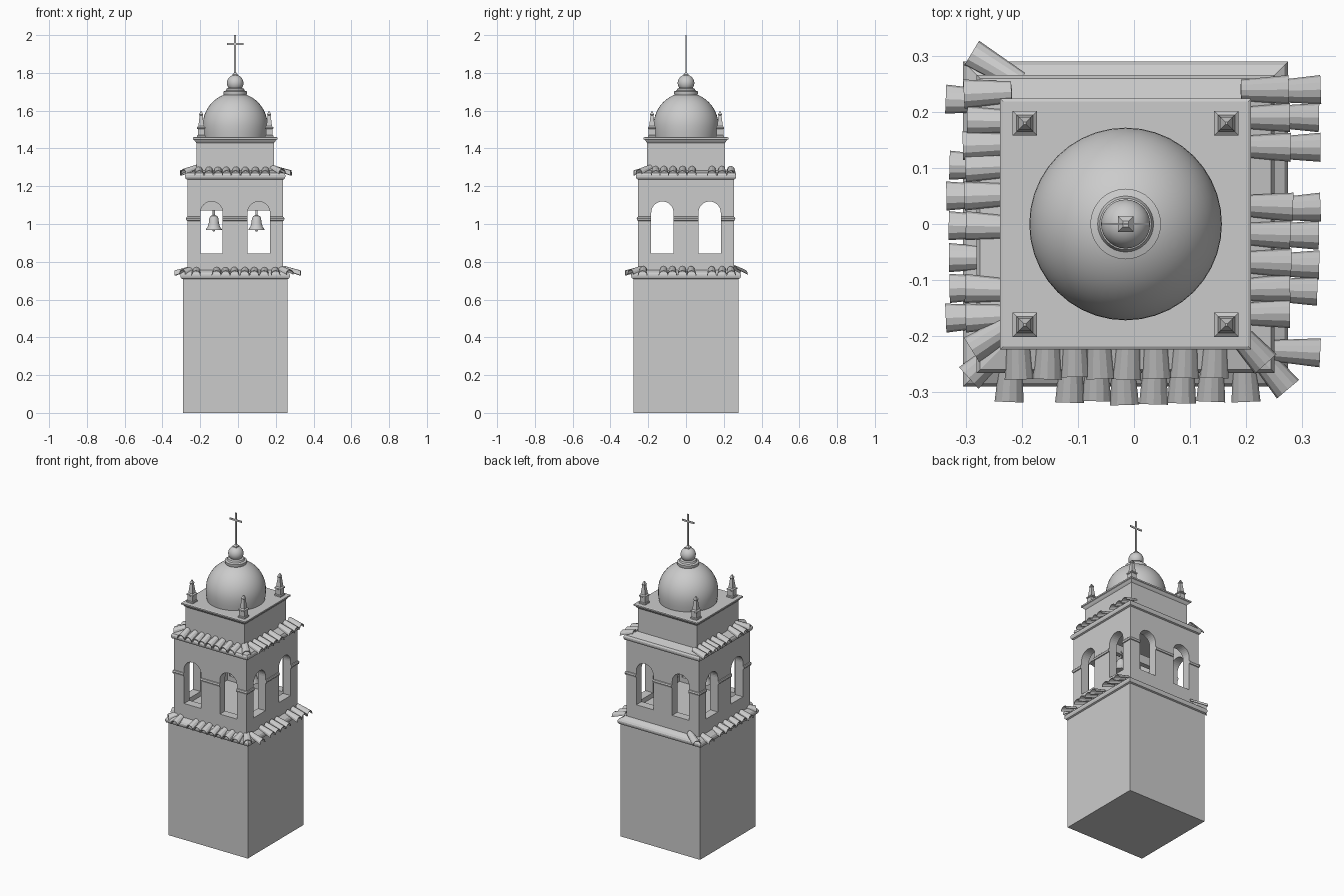
import bpy, bmesh, math, random
from mathutils import Matrix, Vector

random.seed(4)
cube = bpy.data.objects.get("Cube")
if cube:
    bpy.data.objects.remove(cube, do_unlink=True)

CX = -0.015  # tower axis

stone = bpy.data.materials.new("grey stone")
stone.use_nodes = True
stone.diffuse_color = (0.6, 0.6, 0.6, 1)
stone.node_tree.nodes["Principled BSDF"].inputs["Base Color"].default_value = (0.6, 0.6, 0.6, 1)


def finish(name, bm, smooth=False):
    """Turn a bmesh into an object on the tower axis."""
    bmesh.ops.recalc_face_normals(bm, faces=bm.faces)
    mesh = bpy.data.meshes.new(name)
    bm.to_mesh(mesh)
    bm.free()
    mesh.materials.append(stone)
    obj = bpy.data.objects.new(name, mesh)
    obj.location.x = CX
    bpy.context.collection.objects.link(obj)
    if smooth:
        bpy.ops.object.select_all(action='DESELECT')
        obj.select_set(True)
        bpy.context.view_layer.objects.active = obj
        bpy.ops.object.shade_smooth_by_angle(angle=math.radians(40))
    return obj


def loft(bm, profile, sides, at=(0, 0)):
    """Stack rings of (radius, z); for 4 sides the radius is the half width."""
    square = sides == 4
    grow = math.sqrt(2) if square else 1
    rings = []
    for r, z in profile:
        ring = []
        for i in range(sides):
            a = 2 * math.pi * (i + 0.5 * square) / sides
            ring.append(bm.verts.new((at[0] + r * grow * math.cos(a), at[1] + r * grow * math.sin(a), z)))
        rings.append(ring)
    for low, high in zip(rings, rings[1:]):
        for i in range(sides):
            j = (i + 1) % sides
            bm.faces.new((low[i], low[j], high[j], high[i]))
    bm.faces.new(rings[0][::-1])
    bm.faces.new(rings[-1])


def turned(name, profile, sides=4, at=(0, 0)):
    bm = bmesh.new()
    loft(bm, profile, sides, at)
    return finish(name, bm, sides > 4)


def box(name, size, centre):
    bm = bmesh.new()
    bmesh.ops.create_cube(bm, size=1, matrix=Matrix.Translation(centre) @ Matrix.Diagonal((*size, 1)))
    return finish(name, bm)


def arch_cutter(name, turn):
    """Two round-headed prisms running right through the belfry."""
    bm = bmesh.new()
    half, sill, spring = 0.059, 0.845, 1.06
    for side in (-1, 1):
        outline = [(-half, sill), (half, sill)]
        outline += [(half * math.cos(math.pi * i / 16), spring + half * math.sin(math.pi * i / 16)) for i in range(17)]
        face = bm.faces.new([bm.verts.new((side * 0.125 + x, -0.4, z)) for x, z in outline])
        grown = bmesh.ops.extrude_face_region(bm, geom=[face])["geom"]
        bmesh.ops.translate(bm, vec=(0, 0.8, 0), verts=[v for v in grown if isinstance(v, bmesh.types.BMVert)])
    bm.transform(Matrix.Rotation(turn, 4, 'Z'))
    cutter = finish(name, bm)
    cutter.hide_render = True
    return cutter


def carve(obj, cutters):
    for cutter in cutters:
        mod = obj.modifiers.new("cut", 'BOOLEAN')
        mod.operation, mod.solver, mod.object = 'DIFFERENCE', 'EXACT', cutter
    bpy.context.view_layer.update()
    baked = bpy.data.meshes.new_from_object(obj.evaluated_get(bpy.context.evaluated_depsgraph_get()))
    obj.modifiers.clear()
    obj.data = baked


# Walls of the three storeys
turned("tower_base", [(0.277, 0), (0.277, 0.715)])
turned("attic_storey", [(0.206, 1.24), (0.206, 1.445)])
belfry = turned("belfry_walls", [(0.253, 0.72), (0.253, 1.24)])
band = turned("belfry_string_course", [(0.25, 1.016), (0.258, 1.018), (0.261, 1.028), (0.258, 1.037), (0.25, 1.04)])

# Hollow belfry with paired arches on all sides
hollow = box("hollow_cutter", (0.4, 0.4, 0.41), (0, 0, 1.02))
cutters = [hollow, arch_cutter("front_arch_cutter", 0), arch_cutter("side_arch_cutter", math.pi / 2)]
carve(belfry, cutters)
carve(band, cutters)
for cutter in cutters:
    bpy.data.objects.remove(cutter, do_unlink=True)

# Eaves and top cornice
def eaves(name, wall_out, wall_in, z):
    edge = wall_out + 0.013
    turned(name, [(wall_out, z), (edge - 0.004, z + 0.004), (edge, z + 0.015), (edge, z + 0.024),
                  (edge - 0.006, z + 0.034), (wall_in + 0.012, z + 0.046), (wall_in, z + 0.05)])

eaves("lower_eaves", 0.277, 0.25, 0.708)
eaves("upper_eaves", 0.253, 0.203, 1.235)
turned("top_cornice", [(0.206, 1.43), (0.212, 1.437), (0.217, 1.445), (0.224, 1.448), (0.224, 1.457), (0.219, 1.46)])


# Roof tiles: tapered half barrels laid outward and down
def add_tile(bm, tip, angle, length=0.085, drop=0.03):
    way = Vector((math.cos(angle), math.sin(angle), 0))
    across = Vector((-way.y, way.x, 0))
    tip = Vector(tip)
    head = tip - way * length + Vector((0, 0, drop))
    rows = []
    for centre, r in ((head, 0.019), (tip, 0.026)):
        rows.append([bm.verts.new(centre + across * r * math.cos(math.pi * i / 6)
                                  + Vector((0, 0, r * math.sin(math.pi * i / 6)))) for i in range(7)])
    for i in range(6):
        bm.faces.new((rows[0][i], rows[1][i], rows[1][i + 1], rows[0][i + 1]))


def tile_row(name, angle, reach, z, spots):
    bm = bmesh.new()
    way = Vector((math.cos(angle), math.sin(angle), 0))
    across = Vector((-way.y, way.x, 0))
    for s in spots:
        tip = way * (reach + random.uniform(-0.004, 0.004)) + across * s
        add_tile(bm, (tip.x, tip.y, z), angle + random.uniform(-0.05, 0.05))
    tiles = finish(name, bm)
    tiles.modifiers.new("thickness", 'SOLIDIFY').thickness = 0.004


FRONT, RIGHT, LEFT = -math.pi / 2, 0, math.pi
LOW, HIGH = 0.728, 1.258
tile_row("lower_front_tiles", FRONT, 0.32, LOW, [-0.208, -0.1, -0.052, -0.002, 0.05, 0.1, 0.152, 0.215])
tile_row("upper_front_tiles", FRONT, 0.275, HIGH, [-0.19, -0.14, -0.09, -0.045, 0.002, 0.055, 0.105, 0.158])
tile_row("lower_right_tiles", RIGHT, 0.345, LOW, [0.24, 0.19, 0.137, 0.03, -0.02, -0.073, -0.12, -0.23])
tile_row("upper_right_tiles", RIGHT, 0.295, HIGH, [0.24, 0.19, 0.137, 0.03, -0.02, -0.07, -0.115, -0.16])
tile_row("lower_left_tiles", LEFT, 0.318, LOW, [-0.223, -0.105, -0.05, 0.003, 0.06, 0.115, 0.168])
tile_row("upper_left_tiles", LEFT, 0.287, HIGH, [-0.232, -0.185, -0.14, -0.1, -0.05, 0.003, 0.115, 0.168])

# Crooked tiles over the corners
corner = bmesh.new()
add_tile(corner, (-0.275, 0.305, LOW + 0.006), math.radians(149), 0.1)
add_tile(corner, (0.29, -0.295, LOW + 0.006), math.radians(-50), 0.09)
add_tile(corner, (-0.28, -0.275, LOW + 0.006), math.radians(222), 0.08)
add_tile(corner, (-0.275, -0.225, HIGH + 0.008), math.radians(212), 0.085)
add_tile(corner, (0.25, -0.25, HIGH + 0.008), math.radians(-48), 0.08)
finish("corner_tiles", corner).modifiers.new("thickness", 'SOLIDIFY').thickness = 0.004

# Bell beam and the two bells
box("bell_beam", (0.42, 0.03, 0.055), (0, 0, 1.098))
for side, label in ((-1, "right"), (1, "left")):
    turned(label + "_bell", [(0.043, 0.967), (0.042, 0.973), (0.033, 0.985), (0.027, 1.005), (0.024, 1.03),
                             (0.018, 1.042), (0.006, 1.047), (0.006, 1.08)], 20, (side * 0.113, 0))
    turned(label + "_bell_clapper", [(0.003, 1.03), (0.003, 0.975), (0.008, 0.968), (0.004, 0.96)], 10, (side * 0.113, 0))
    box(label + "_bell_hanger", (0.024, 0.04, 0.012), (side * 0.113, 0, 1.085))

# Corner pinnacles
for sx in (-1, 1):
    for sy in (-1, 1):
        name = ("back" if sy > 0 else "front") + ("_left" if sx > 0 else "_right") + "_pinnacle"
        turned(name, [(0.022, 1.457), (0.022, 1.468), (0.018, 1.471), (0.018, 1.502), (0.022, 1.505), (0.022, 1.512),
                      (0.015, 1.518), (0.008, 1.575), (0.011, 1.579), (0.002, 1.598)], 4, (sx * 0.18, sy * 0.18))

# Dome, lantern and ball finial
dome = [(0.166, 1.456), (0.171, 1.49)]
dome += [(0.172 * math.cos(a), 1.52 + 0.175 * math.sin(a)) for a in (math.pi / 2 * i / 14 for i in range(13))]
turned("dome", dome, 40)
turned("dome_collar", [(0.055, 1.672), (0.063, 1.69), (0.063, 1.702), (0.05, 1.706), (0.046, 1.716), (0.036, 1.72)], 32)
ball = [(0.044 * math.cos(a), 1.746 + 0.044 * math.sin(a)) for a in (math.radians(d) for d in range(-45, 86, 13))]
turned("ball_finial", ball, 28)

# Thin cross on its foot
turned("cross_foot", [(0.014, 1.783), (0.014, 1.792), (0.005, 1.802)])
box("cross_post", (0.011, 0.004, 0.21), (0, 0, 1.895))
box("cross_arm", (0.086, 0.004, 0.011), (0, 0, 1.953))
